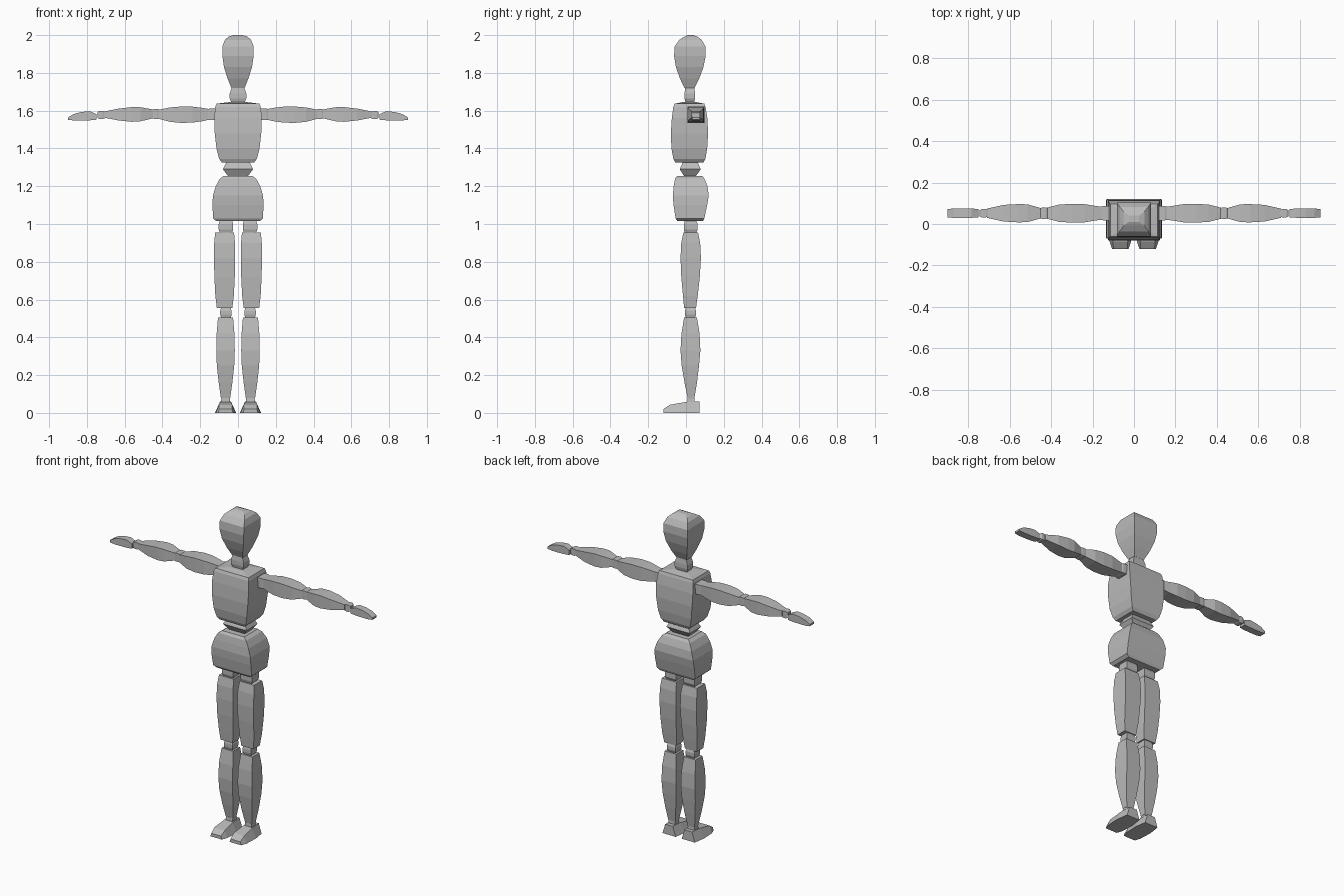
import bpy, bmesh

wood = bpy.data.materials.new("plain_grey")
wood.diffuse_color = (0.5, 0.5, 0.5, 1)


def loft(name, rings):
    """Skin a list of four-cornered rings and cap both ends."""
    bm = bmesh.new()
    vs = [[bm.verts.new(p) for p in ring] for ring in rings]
    for a, b in zip(vs, vs[1:]):
        for i in range(4):
            j = (i + 1) % 4
            bm.faces.new((a[i], a[j], b[j], b[i]))
    bm.faces.new(vs[0])
    bm.faces.new(vs[-1])
    bmesh.ops.recalc_face_normals(bm, faces=bm.faces)
    me = bpy.data.meshes.new(name)
    bm.to_mesh(me)
    bm.free()
    me.materials.append(wood)
    ob = bpy.data.objects.new(name, me)
    bpy.context.collection.objects.link(ob)


def upright(name, rows, cx=0):
    """Rows of (z, half width, front y, back y)."""
    loft(name, [[(cx - h, f, z), (cx + h, f, z), (cx + h, b, z), (cx - h, b, z)]
                for z, h, f, b in rows])


def sideways(name, rows, s, cy=0.052):
    """Rows of (x, half depth, low z, high z), on side s."""
    loft(name, [[(s * x, cy - h, lo), (s * x, cy + h, lo),
                 (s * x, cy + h, hi), (s * x, cy - h, hi)]
                for x, h, lo, hi in rows])


# Head, neck and trunk
upright("head", [(1.72, .035, -.008, .045), (1.77, .055, -.032, .07),
                 (1.83, .074, -.053, .092), (1.89, .083, -.063, .104),
                 (1.94, .083, -.06, .103), (1.975, .069, -.035, .083),
                 (1.992, .05, -.008, .06), (2.0, .025, .01, .04)])
upright("neck", [(1.64, .033, -.002, .042), (1.665, .044, -.008, .048),
                 (1.69, .044, -.008, .048), (1.73, .03, -.003, .043)])
upright("chest", [(1.325, .085, -.057, .093), (1.345, .1, -.067, .103),
                  (1.40, .114, -.077, .112), (1.48, .123, -.08, .117),
                  (1.56, .126, -.075, .113), (1.62, .12, -.067, .103),
                  (1.637, .114, -.06, .097), (1.645, .05, -.02, .055)])
upright("waist", [(1.25, .05, -.008, .05), (1.29, .08, -.033, .078),
                  (1.33, .06, -.015, .06)])
upright("pelvis", [(1.015, .115, -.045, .09), (1.03, .132, -.055, .097),
                   (1.10, .135, -.066, .112), (1.15, .133, -.07, .12),
                   (1.20, .118, -.065, .114), (1.24, .096, -.058, .098),
                   (1.255, .075, -.047, .085)])

for side, s in (("left", 1), ("right", -1)):
    # Leg
    upright(side + "_hip", [(.95, .03, -.005, .052), (.97, .038, -.011, .062),
                            (1.0, .038, -.011, .062), (1.02, .032, -.005, .052)], s * .064)
    upright(side + "_thigh", [(.555, .041, -.01, .053), (.62, .049, -.016, .062),
                              (.72, .054, -.025, .073), (.82, .056, -.029, .079),
                              (.90, .055, -.025, .075), (.955, .05, -.014, .064)], s * .071)
    upright(side + "_knee", [(.50, .024, 0, .046), (.52, .03, -.005, .053),
                             (.54, .03, -.005, .053), (.56, .024, 0, .046)], s * .064)
    upright(side + "_shin", [(.075, .024, .01, .044), (.16, .036, -.008, .058),
                             (.25, .046, -.023, .069), (.33, .049, -.029, .076),
                             (.42, .047, -.024, .072), (.505, .04, -.01, .058)], s * .066)
    upright(side + "_ankle", [(.05, .024, .006, .046), (.08, .022, .008, .044)], s * .066)

    # Foot: rows of (y, sole half width, top half width, top z)
    c = s * .066
    loft(side + "_foot", [[(c - w, y, 0), (c + w, y, 0), (c + t, y, z), (c - t, y, z)]
                          for y, w, t, z in [(.072, .045, .026, .06), (.0, .056, .03, .058),
                                             (-.085, .052, .036, .043), (-.12, .04, .033, .02)]])

    # Arm
    sideways(side + "_shoulder", [(.11, .034, 1.55, 1.612), (.15, .034, 1.55, 1.612),
                                  (.17, .028, 1.558, 1.604)], s)
    sideways(side + "_upper_arm", [(.13, .027, 1.557, 1.605), (.19, .036, 1.544, 1.615),
                                   (.24, .044, 1.537, 1.621), (.30, .045, 1.535, 1.622),
                                   (.36, .042, 1.541, 1.617), (.43, .024, 1.56, 1.603)], s)
    sideways(side + "_elbow", [(.41, .022, 1.563, 1.602), (.425, .027, 1.557, 1.609),
                               (.445, .027, 1.557, 1.609), (.46, .022, 1.563, 1.602)], s)
    sideways(side + "_forearm", [(.45, .025, 1.56, 1.606), (.515, .043, 1.544, 1.618),
                                 (.56, .044, 1.541, 1.619), (.63, .04, 1.548, 1.611),
                                 (.71, .022, 1.563, 1.595)], s)
    sideways(side + "_wrist", [(.70, .015, 1.562, 1.594), (.715, .02, 1.556, 1.598),
                               (.735, .02, 1.556, 1.598), (.745, .015, 1.562, 1.592)], s)
    sideways(side + "_hand", [(.75, .021, 1.552, 1.582), (.785, .022, 1.549, 1.597),
                              (.83, .022, 1.548, 1.593), (.87, .022, 1.548, 1.582),
                              (.90, .021, 1.552, 1.564)], s)
